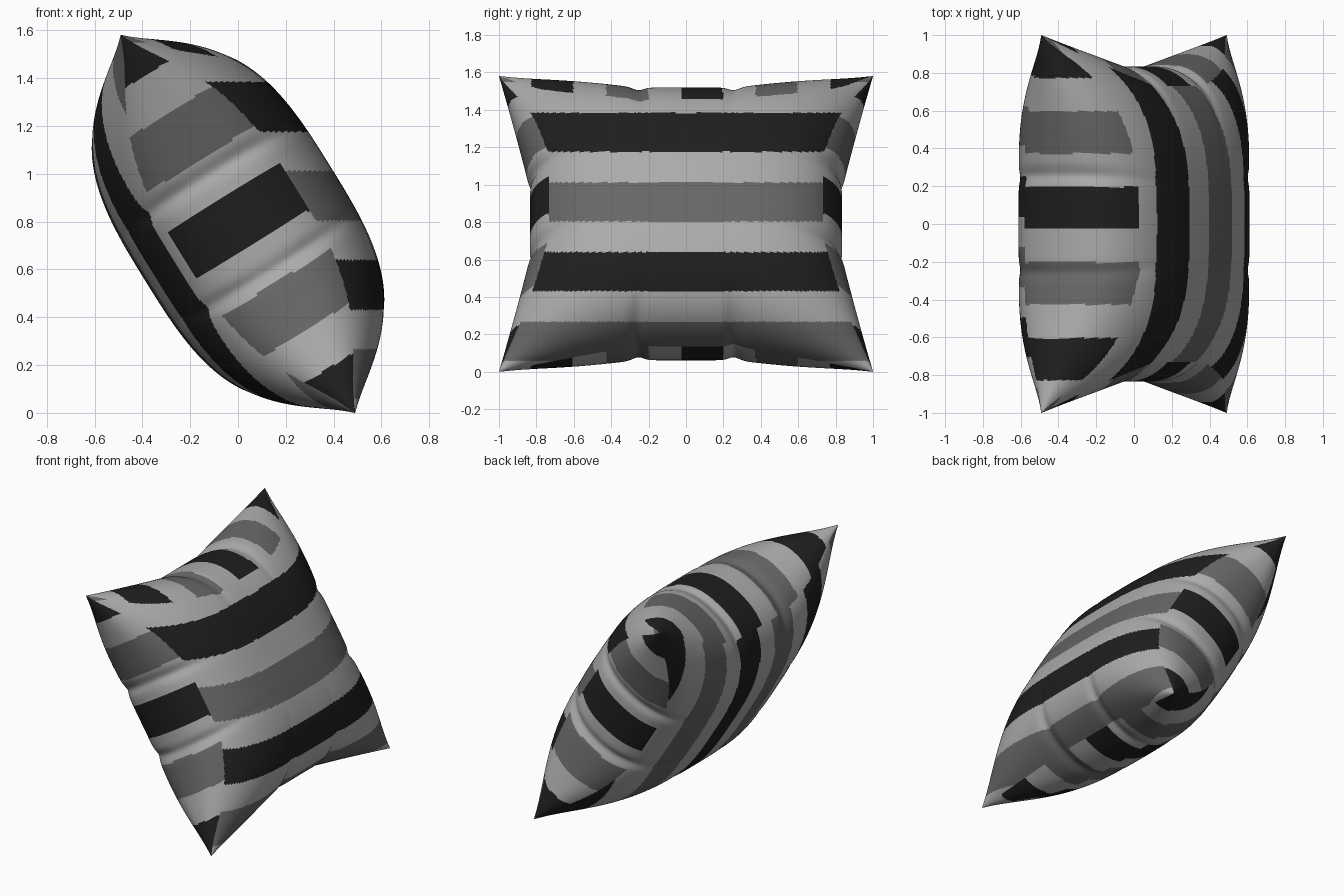
import bpy, bmesh, math
from mathutils import Vector

if "Cube" in bpy.data.objects:
    bpy.data.objects.remove(bpy.data.objects["Cube"])

N = 250                      # grid resolution per pillow half
HEIGHT = 0.455               # half thickness
U = Vector((-0.527, 0, 0.85)).normalized()   # long in-plane direction (leaning)
W = Vector((0.85, 0, 0.527)).normalized()    # thickness direction
C = Vector((0, 0, 0.79))


def gauss(x, c, w):
    return math.exp(-((x - c) / w) ** 2)


def edge(q, mid, corner):
    """Half width of the cushion: pinched in the middle, flaring to the corners."""
    q = abs(q)
    flare = max(0.0, (q - 0.25) / 0.75) ** 1.1
    return mid + (corner - mid) * flare - 0.015 * gauss(q, 0.26, 0.04)


def height(s, t):
    top = 0.06 if t > 0 else 0.13
    s, t = abs(s), abs(t)
    h = HEIGHT * (max(0, 1 - s ** 3) * max(0, 1 - t ** 3)) ** 0.42
    h *= 1 - 0.6 * (s * t) ** 3
    # short creases running in from the seams
    h *= 1 - 0.15 * gauss(t, 0.26, 0.045) * s ** 18
    h *= 1 - top * gauss(s, 0.27, 0.045) * t ** 18
    return h


def stripe(x, centre, period):
    """0 light, 1 mid, 2 dark."""
    f = ((x - centre) / period) % 1
    if f < 0.14 or f > 0.86:
        return 2
    return 1 if 0.36 < f < 0.64 else 0


def material(name, v):
    m = bpy.data.materials.new(name)
    m.diffuse_color = (v, v, v, 1)
    m.use_nodes = True
    m.node_tree.nodes["Principled BSDF"].inputs["Base Color"].default_value = m.diffuse_color
    return m


# two inflated halves sharing one seam
bm = bmesh.new()
for side in (1, -1):
    rows = []
    for i in range(N + 1):
        s = math.sin(math.pi / 2 * (2 * i / N - 1))
        row = []
        for j in range(N + 1):
            t = math.sin(math.pi / 2 * (2 * j / N - 1))
            rim = i in (0, N) or j in (0, N)
            h = 0 if rim else side * height(s, t)
            p = C + U * (t * edge(s, 0.77, 0.93)) + W * h
            p.y = s * edge(t, 0.835, 1.0)
            row.append(bm.verts.new(p))
        rows.append(row)
    for i in range(N):
        for j in range(N):
            quad = [rows[i][j], rows[i + 1][j], rows[i + 1][j + 1], rows[i][j + 1]]
            bm.faces.new(quad if side > 0 else quad[::-1])
bmesh.ops.remove_doubles(bm, verts=bm.verts[:], dist=1e-5)
bmesh.ops.recalc_face_normals(bm, faces=bm.faces[:])
bm.normal_update()

# striped cloth: each side of the cushion has its own stripe direction
for f in bm.faces:
    f.smooth = True
    p = f.calc_center_median()
    d = p - C
    u, w = d.dot(U), d.dot(W)
    nu, nw, ny = abs(f.normal.dot(U)), abs(f.normal.dot(W)), abs(f.normal.y)
    if u > 0:                                  # top band leans over the front
        band = nu > (0.5 if w > 0 else 1.5) * nw
    else:                                      # bottom band lies behind the seam
        band = w < 0 and nu > nw
    if ny > max(nu, nw * (1 if w > 0 else 1.15)):   # left and right edges
        f.material_index = stripe(u, 0.01, 0.84)
    elif band and nu > ny:                     # top and bottom edges
        f.material_index = stripe(p.y, 0.085, 0.80)
    elif w > 0:                                # front panel
        f.material_index = stripe(p.z, 1.28, 0.745)
    else:                                      # back panel
        f.material_index = stripe(p.y, 0.145, 0.745)

mesh = bpy.data.meshes.new("cushion")
bm.to_mesh(mesh)
bm.free()
for m in (material("light grey cloth", 0.41), material("mid grey cloth", 0.135),
          material("dark cloth", 0.013)):
    mesh.materials.append(m)
cushion = bpy.data.objects.new("cushion", mesh)
bpy.context.collection.objects.link(cushion)

# rest on the ground
low = min(v.co.z for v in mesh.vertices)
for v in mesh.vertices:
    v.co.z -= low
